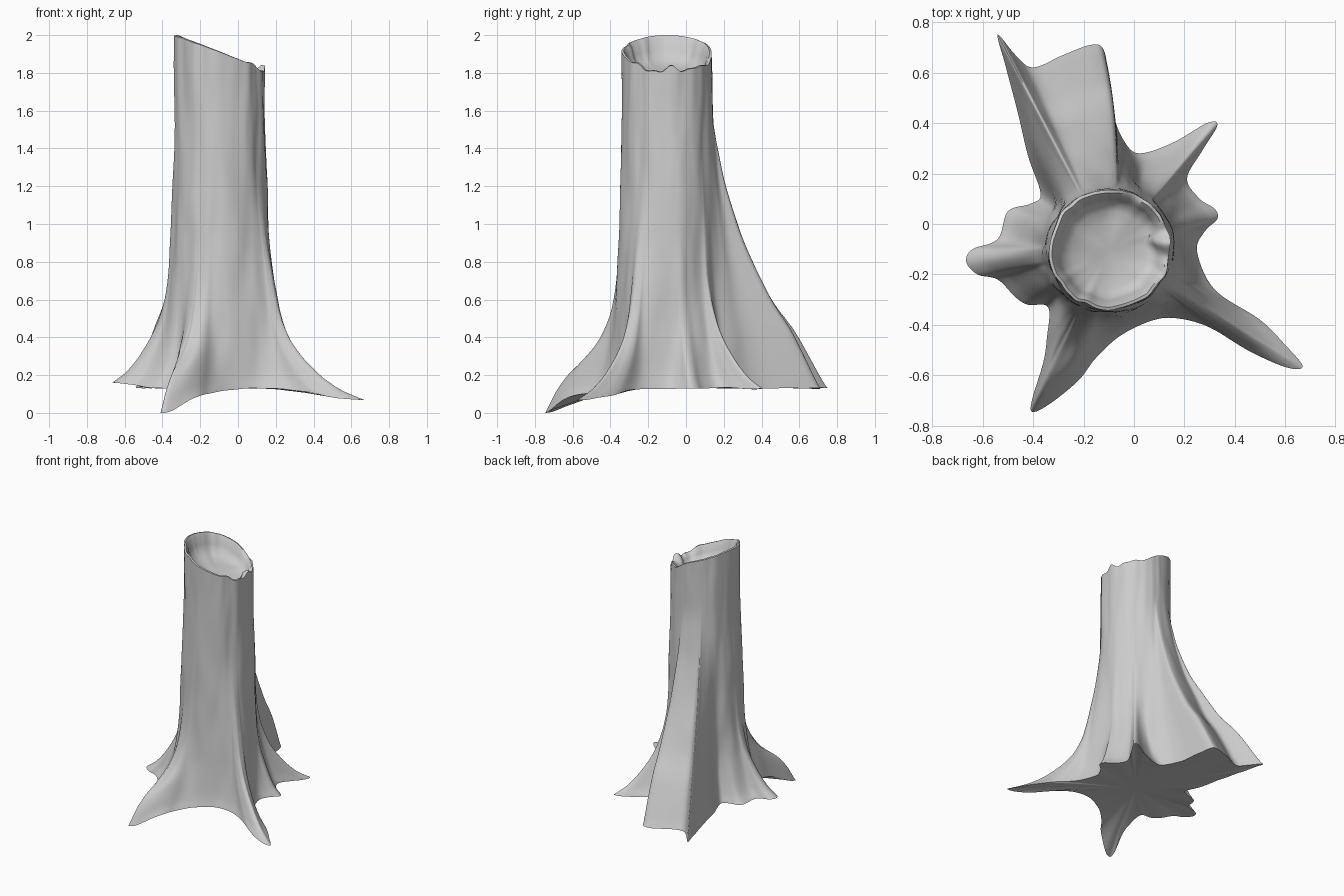
import bpy, bmesh
from math import sin, cos, atan2, exp, hypot, radians, degrees
from mathutils import Vector, noise

if "Cube" in bpy.data.objects:
    bpy.data.objects.remove(bpy.data.objects["Cube"])

CX, CY = -0.095, -0.10          # trunk axis
ROWS, SUB = 44, 7

# root outline on the ground, counter-clockwise from the right
OUTLINE = [(.33, .02), (.32, .06), (.26, .10), (.21, .18), (.27, .29), (.33, .39), (.29, .40),
           (.15, .32), (.02, .28), (-.04, .33), (-.08, .43), (-.10, .57), (-.12, .69), (-.17, .71),
           (-.28, .67), (-.40, .62), (-.47, .67), (-.54, .75), (-.51, .63), (-.46, .44), (-.42, .27), (-.37, .12),
           (-.41, .08), (-.50, .05), (-.54, -.06), (-.64, -.10), (-.665, -.15), (-.62, -.20),
           (-.54, -.22), (-.47, -.29), (-.42, -.32), (-.34, -.33), (-.345, -.45), (-.36, -.55),
           (-.405, -.70), (-.40, -.745), (-.33, -.71), (-.22, -.62), (-.15, -.53), (-.05, -.44),
           (.08, -.38), (.18, -.375), (.30, -.41), (.45, -.50), (.58, -.56), (.65, -.575),
           (.665, -.555), (.60, -.48), (.50, -.38), (.32, -.26), (.25, -.11), (.28, -.03)]

# how far roots flare at each height above their underside
H = [0, .05, .12, .22, .32, .45, .6, .8, 1.1, 1.4]
LOW = [1, .77, .58, .38, .23, .12, .06, .025, .01, 0]
BUTTRESS = [1, .95, .89, .80, .71, .55, .43, .27, .1, 0]
FRONT = [1, .94, .86, .68, .38, .19, .1, .04, .01, 0]


def lookup(table, h):
    for i in range(len(H) - 1):
        if h <= H[i + 1]:
            t = max(0, (h - H[i]) / (H[i + 1] - H[i]))
            return table[i] + (table[i + 1] - table[i]) * t
    return table[-1]


def step(a, b, x):
    t = min(1, max(0, (x - a) / (b - a)))
    return t * t * (3 - 2 * t)


def bell(x, c, w):
    return exp(-((x - c) / w) ** 2)


def spline(pts):
    out, n = [], len(pts)
    for i in range(n):
        p0, p1, p2, p3 = (Vector(pts[(i + k) % n]) for k in (-1, 0, 1, 2))
        for s in range(SUB):
            t = s / SUB
            out.append(p1 + .5 * t * (p2 - p0 + t * (2 * p0 - 5 * p1 + 4 * p2 - p3
                                                     + t * (3 * (p1 - p2) + p3 - p0))))
    return out


def near(p, x, y, w):
    return exp(-((p.x - x) ** 2 + (p.y - y) ** 2) / (w * w))


def underside(p):
    return (.13 - .13 * near(p, -.40, -.745, .17) - .06 * near(p, .66, -.57, .3)
            - .03 * near(p, -.2, -.6, .2) * (1 - near(p, -.40, -.745, .17))
            + .03 * near(p, -.66, -.15, .2)
            + .008 * noise.noise(Vector((p.x * 7, p.y * 7, 1))) * (1 - near(p, -.40, -.745, .2)))


def rim_height(a):
    jag = bell(a, 0, .75)
    return (1.91 - .087 * cos(a) - .03 * bell(a, 1.1, .3)
            + jag * (-.012 + .018 * sin(7 * a + 1) + .01 * sin(15 * a)))


def bark(a, z):
    g = noise.noise(Vector((cos(a) * 2.6, sin(a) * 2.6, z * 2.2)))
    f = noise.noise(Vector((cos(a) * 5, sin(a) * 5, z * 4 + 7)))
    return .012 * g + .005 * f


def trunk_radius(z):
    return .237 + .04 * max(0, 1 - z / 2) ** 1.6


base = spline(OUTLINE)
n = len(base)
rings = []

# underside rings, from middle outwards
for s in (.25, .5, .75, .92):
    rings.append([(CX + (p.x - CX) * s, CY + (p.y - CY) * s,
                   .14 + (underside(p) - .14) * s ** 2) for p in base])

# flared roots and trunk wall
for row in range(ROWS + 1):
    ring, flare = [], []
    for p in base:
        a = atan2(p.y - CY, p.x - CX)
        d = degrees(a) % 360
        zb = underside(p)
        h = (rim_height(a) - zb) * (row / ROWS) ** 1.7
        kb = step(66, 80, d) * (1 - step(124, 143, d))
        kf = step(222, 236, d) * (1 - step(246, 268, d))
        g = lookup(LOW, h) * (1 - kb - kf) + lookup(BUTTRESS, h) * kb + lookup(FRONT, h) * kf
        off = (hypot(p.x - CX, p.y - CY) - trunk_radius(zb)) * g
        spread = radians(8) * (1 - g) * bell(d, 87, 14) * (1 - step(1.2, 1.7, h))
        flare.append((a - spread, h, zb, off))
    for i, (a, h, zb, off) in enumerate(flare):
        # ridges get rounder higher up
        w = min(6, int(9 * max(0, h - .15)))
        off = sum(flare[(i + k) % n][3] for k in range(-w, w + 1)) / (2 * w + 1)
        z = zb + h
        swell = .035 * bell(a, -.4, .5) * bell(z, .6, .35) * step(0, .25, h)
        r = trunk_radius(z) + off + swell + bark(a, z) * step(0, .3, h)
        ring.append((CX + r * cos(a), CY + r * sin(a), z))
    rings.append(ring)

# broken rim and shallow hollow in the top
rim = rings[-1]
for s, drop in ((.95, -.003), (.89, .02), (.84, .06), (.77, .1), (.63, .118), (.45, .125), (.25, .13)):
    ring = []
    for x, y, z in rim:
        a = atan2(y - CY, x - CX)
        fade = step(1, .85, s) * step(.3, .8, s)
        pinch = 1 - .16 * bell(a, .2, .2) * fade
        flat = 1.91 - .35 * (x - CX) * s
        k = step(-.003, .07, drop)
        zz = (z * (1 - k) + flat * k) - drop + .012 * k * noise.noise(Vector((x * s * 9, y * s * 9, 3)))
        ring.append((CX + (x - CX) * s * pinch, CY + (y - CY) * s * pinch, zz))
    rings.append(ring)

# stitch the rings into one closed skin
bm = bmesh.new()
vs = [[bm.verts.new(c) for c in ring] for ring in rings]
for lo, hi in zip(vs, vs[1:]):
    for i in range(n):
        j = (i + 1) % n
        bm.faces.new((lo[i], lo[j], hi[j], hi[i]))
bottom, top = bm.verts.new((CX, CY, .14)), bm.verts.new((CX, CY, 1.78))
for i in range(n):
    j = (i + 1) % n
    bm.faces.new((bottom, vs[0][j], vs[0][i]))
    bm.faces.new((top, vs[-1][i], vs[-1][j]))

# soften the wall above the root edge
wall = [v for ring in vs[6:4 + ROWS - 2] for v in ring]
for _ in range(3):
    bmesh.ops.smooth_vert(bm, verts=wall, factor=.5, use_axis_x=True, use_axis_y=True, use_axis_z=True)
bmesh.ops.recalc_face_normals(bm, faces=bm.faces)

mesh = bpy.data.meshes.new("tree_stump")
bm.to_mesh(mesh)
bm.free()
stump = bpy.data.objects.new("tree_stump", mesh)
bpy.context.collection.objects.link(stump)
bpy.context.view_layer.objects.active = stump
stump.select_set(True)
bpy.ops.object.shade_smooth_by_angle(angle=radians(60))
